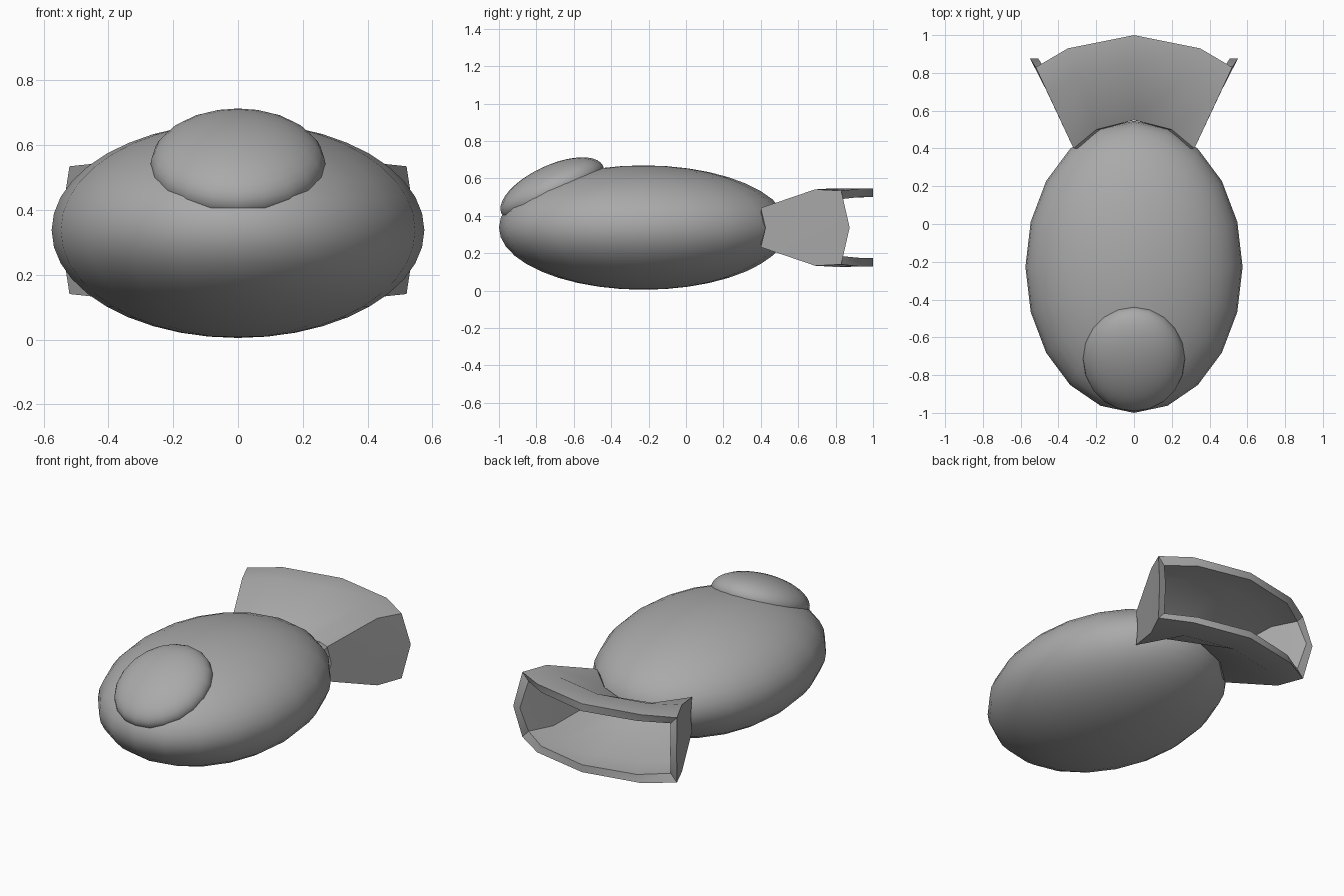
import bpy, bmesh, math
from mathutils import Matrix, Vector

cube = bpy.data.objects.get("Cube")
if cube:
    bpy.data.objects.remove(cube, do_unlink=True)

# One plain grey for every part
grey = bpy.data.materials.new("hull grey")
grey.use_nodes = True
colour = (0.4, 0.4, 0.4, 1)
grey.diffuse_color = colour
grey.node_tree.nodes["Principled BSDF"].inputs["Base Color"].default_value = colour

MID_Z = 0.3375


def finish(bm, name, angle):
    bmesh.ops.recalc_face_normals(bm, faces=bm.faces[:])
    mesh = bpy.data.meshes.new(name)
    bm.to_mesh(mesh)
    bm.free()
    mesh.materials.append(grey)
    obj = bpy.data.objects.new(name, mesh)
    bpy.context.collection.objects.link(obj)
    bpy.ops.object.select_all(action='DESELECT')
    obj.select_set(True)
    bpy.context.view_layer.objects.active = obj
    bpy.ops.object.shade_smooth_by_angle(angle=math.radians(angle))
    return obj


def ellipsoid(name, centre, radii, tilt=0):
    bm = bmesh.new()
    matrix = (Matrix.Translation(centre)
              @ Matrix.Rotation(math.radians(tilt), 4, 'X')
              @ Matrix.Diagonal((*radii, 1)))
    bmesh.ops.create_uvsphere(bm, u_segments=20, v_segments=20, radius=1, matrix=matrix)
    return finish(bm, name, 60)


# Hull and canopy
ellipsoid("hull", (0, -0.227, MID_Z), (0.575, 0.773, 0.3325))
ellipsoid("canopy", (0, -0.715, 0.54), (0.27, 0.3, 0.13), 25)

# Tail duct: quarter sections as (x, y, half height), from top centre to side
front = [(0, 0.55, 0.03), (0.2, 0.5, 0.065), (0.32, 0.4, 0.105), (0.33, 0.425, 0)]
middle = [(0, 0.85, 0.21), (0.3, 0.79, 0.21), (0.455, 0.69, 0.204), (0.47, 0.72, 0)]
rear = [(0, 1, 0.208), (0.35, 0.93, 0.208), (0.52, 0.83, 0.197), (0.55, 0.875, 0)]


def inset(section, narrow, thick):
    return [(x * narrow, y, max(h - thick, h * 0.4)) for x, y, h in section]


def full_ring(section):
    right_half = section + [(x, y, -h) for x, y, h in section[-2::-1]]
    left_half = [(-x, y, h) for x, y, h in right_half[-2:0:-1]]
    return [Vector((x, y, MID_Z + h)) for x, y, h in right_half + left_half]


sections = [front, middle, rear,
            inset(rear, 0.92, 0.045), inset(middle, 0.9, 0.05), inset(front, 0.88, 0.05)]
bm = bmesh.new()
rings = [[bm.verts.new(p) for p in full_ring(s)] for s in sections]
for i, ring in enumerate(rings):
    following = rings[(i + 1) % len(rings)]
    for j in range(len(ring)):
        k = (j + 1) % len(ring)
        bm.faces.new((ring[j], ring[k], following[k], following[j]))
finish(bm, "tail_duct", 35)
